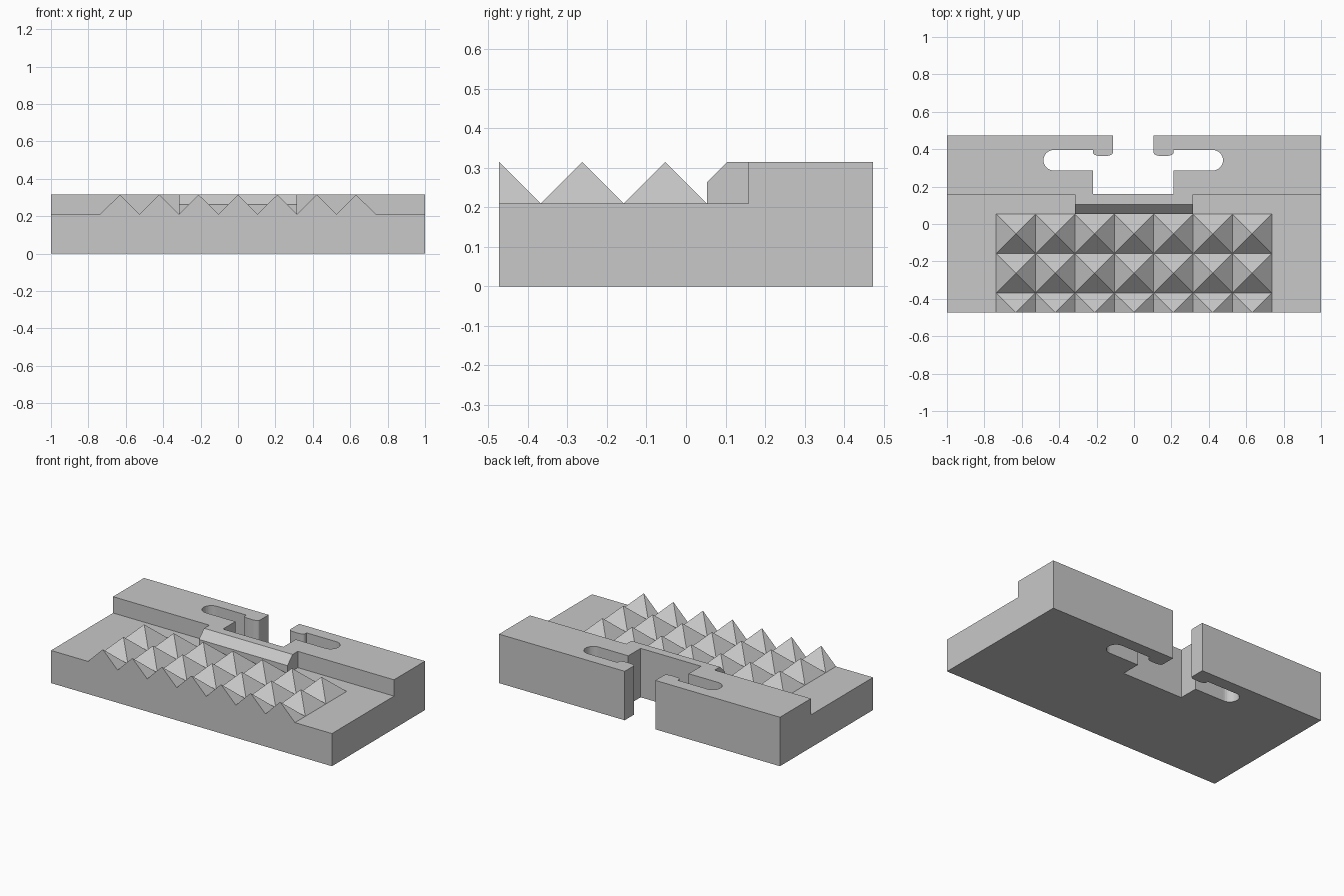
import bpy
import bmesh
from math import pi, sin, cos
from mathutils import Vector

if "Cube" in bpy.data.objects:
    bpy.data.objects.remove(bpy.data.objects["Cube"], do_unlink=True)

grey = bpy.data.materials.new("plain grey")
grey.use_nodes = True
colour = (0.58, 0.58, 0.58, 1)
grey.diffuse_color = colour
grey.node_tree.nodes["Principled BSDF"].inputs["Base Color"].default_value = colour

BACK, STEP = 0.473, 0.158       # rear edge and front of the raised ledge
LOW, HIGH = 0.21, 0.315         # deck and ledge heights
CELL = 0.2105                   # pyramid pitch
MID = -0.004                    # centre line of the slot


def make_object(name, bm):
    bmesh.ops.recalc_face_normals(bm, faces=bm.faces)
    mesh = bpy.data.meshes.new(name)
    bm.to_mesh(mesh)
    bm.free()
    mesh.materials.append(grey)
    obj = bpy.data.objects.new(name, mesh)
    bpy.context.collection.objects.link(obj)
    return obj


def extrude(name, points, direction):
    bm = bmesh.new()
    face = bm.faces.new([bm.verts.new(p) for p in points])
    result = bmesh.ops.extrude_face_region(bm, geom=[face], use_keep_orig=True)
    verts = [v for v in result["geom"] if isinstance(v, bmesh.types.BMVert)]
    bmesh.ops.translate(bm, verts=verts, vec=Vector(direction))
    return make_object(name, bm)


# stepped body, a side profile swept across the width
profile = [(-BACK, 0), (BACK, 0), (BACK, HIGH), (STEP, HIGH), (STEP, LOW), (-BACK, LOW)]
body = extrude("body", [(-1, y, z) for y, z in profile], (2, 0, 0))

# T-shaped slot: half outline, mirrored about its centre line
neck, pocket, tip, radius = 0.109, 0.215, 0.48, 0.055
slot_y, lip_y = 0.341, 0.364
half = [(pocket, 0.16), (pocket, slot_y - radius)]
for i in range(17):
    a = -pi / 2 + pi * i / 16
    half.append((tip - radius + radius * cos(a), slot_y + radius * sin(a)))
half.append((pocket, slot_y + radius))
# rounded underside of the lip
corner = 0.036
for i in range(7):
    a = pi / 2 * i / 6
    half.append((pocket - corner + corner * cos(a), lip_y + 0.018 * (1 - sin(a))))
for i in range(7):
    a = pi / 2 * i / 6
    half.append((neck + corner - corner * sin(a), lip_y + 0.018 * (1 - cos(a))))
half.append((neck, 0.6))
outline = half + [(-x, y) for x, y in reversed(half)]
cutter = extrude("slot_cutter", [(x + MID, y, -0.1) for x, y in outline], (0, 0, 0.6))
cutter.hide_render = True

cut = body.modifiers.new("slot", "BOOLEAN")
cut.operation = "DIFFERENCE"
cut.solver = "EXACT"
cut.object = cutter
bpy.context.view_layer.objects.active = body
bpy.ops.object.modifier_apply(modifier=cut.name)
bpy.data.objects.remove(cutter, do_unlink=True)

# chamfered stop in front of the slot
stop = [(STEP, LOW), (STEP, HIGH), (0.105, HIGH), (0.053, 0.263), (0.053, LOW)]
extrude("chamfered_stop", [(-0.315, y, z) for y, z in stop], (0.63, 0, 0))

# grid of pyramids; the front row is cut in half at the front edge
bm = bmesh.new()
for row in range(3):
    y1 = 0.053 - row * CELL
    y0 = max(y1 - CELL, -BACK)
    for col in range(7):
        x0 = (col - 3.5) * CELL
        x1 = x0 + CELL
        apex = bm.verts.new((x0 + CELL / 2, max(y1 - CELL / 2, -BACK), HIGH))
        base = [bm.verts.new((x, y, LOW)) for x, y in ((x0, y0), (x1, y0), (x1, y1), (x0, y1))]
        for i in range(4):
            bm.faces.new((base[i], base[(i + 1) % 4], apex))
        bm.faces.new(base[::-1])
make_object("pyramid_grid", bm)
